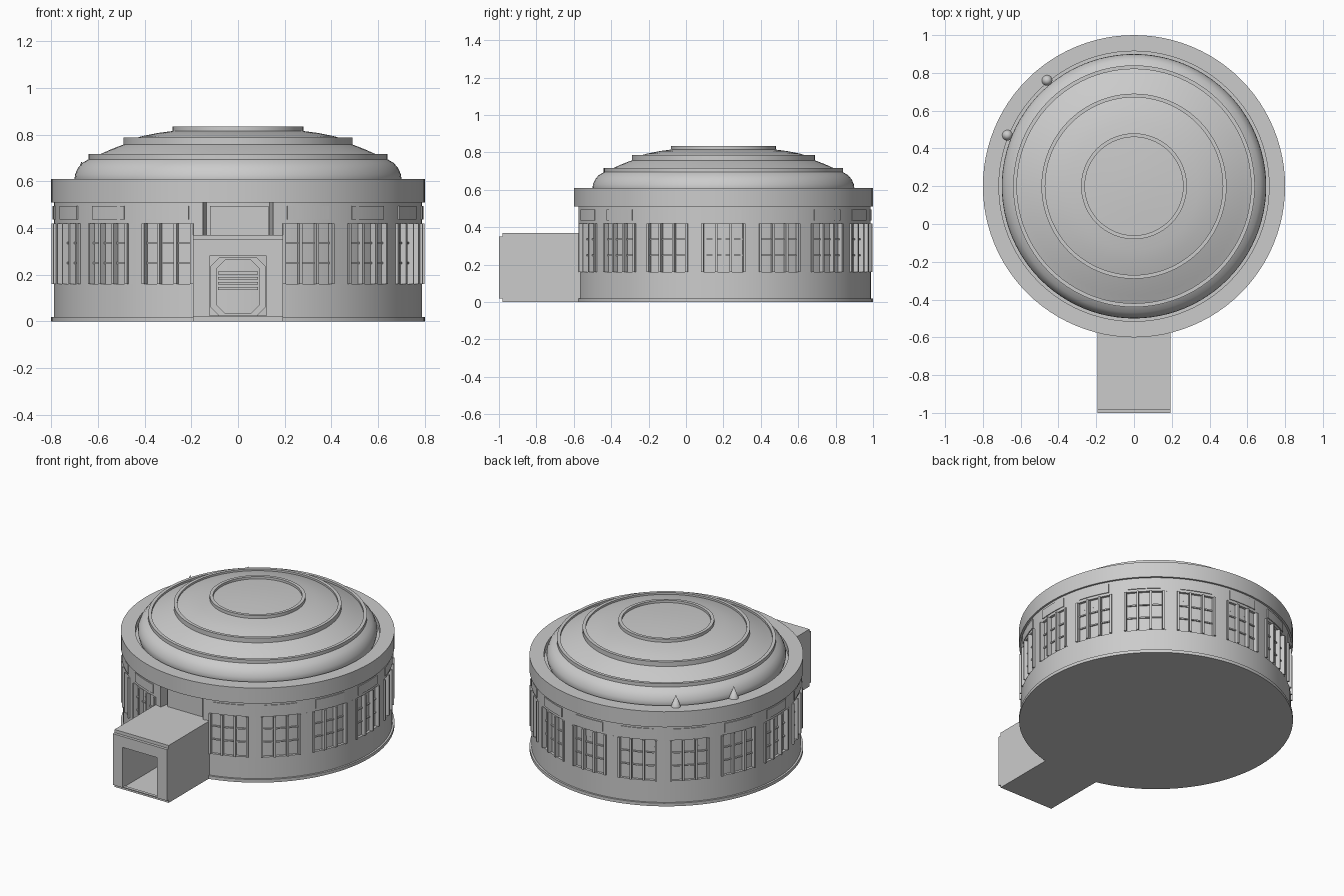
import bpy, bmesh, math

if "Cube" in bpy.data.objects:
    bpy.data.objects.remove(bpy.data.objects["Cube"])

CY = 0.2            # drum centre in y
FULL = [(0, 360)]


def finish(name, bm, smooth=True):
    bmesh.ops.remove_doubles(bm, verts=bm.verts, dist=1e-5)
    bmesh.ops.recalc_face_normals(bm, faces=bm.faces)
    me = bpy.data.meshes.new(name)
    bm.to_mesh(me)
    bm.free()
    ob = bpy.data.objects.new(name, me)
    bpy.context.collection.objects.link(ob)
    if smooth:
        bpy.ops.object.select_all(action='DESELECT')
        ob.select_set(True)
        bpy.context.view_layer.objects.active = ob
        bpy.ops.object.shade_smooth_by_angle(angle=math.radians(30))
    return ob


def lathe(name, profile, spans=FULL):
    """Turn a closed (radius, z) loop about the drum axis; angles from the front, in degrees."""
    bm = bmesh.new()
    k = len(profile)
    for a0, a1 in spans:
        n = max(1, math.ceil((a1 - a0) / 3.75))
        rings = []
        for i in range(n + 1):
            t = math.radians(a0 + (a1 - a0) * i / n)
            rings.append([bm.verts.new((r * math.sin(t), CY - r * math.cos(t), z)) for r, z in profile])
        for p, q in zip(rings, rings[1:]):
            for j in range(k):
                m = (j + 1) % k
                if profile[j][0] == 0 and profile[m][0] == 0:
                    continue
                if profile[j][0] == 0:
                    bm.faces.new((p[j], p[m], q[m]))
                elif profile[m][0] == 0:
                    bm.faces.new((p[j], p[m], q[j]))
                else:
                    bm.faces.new((p[j], p[m], q[m], q[j]))
        if a1 - a0 < 359:
            bm.faces.new(rings[0])
            bm.faces.new(rings[-1])
    return finish(name, bm)


def band(name, r0, r1, z0, z1, spans=FULL):
    return lathe(name, [(r0, z0), (r1, z0), (r1, z1), (r0, z1)], spans)


def frame(name, outer, inner, y0, y1):
    """Extruded ring between two equal-count (x, z) outlines."""
    bm = bmesh.new()
    loops = [[bm.verts.new((x, y, z)) for x, z in pts] for y in (y0, y1) for pts in (outer, inner)]
    n = len(outer)
    for a, b in ((0, 1), (2, 3), (0, 2), (1, 3)):
        for i in range(n):
            j = (i + 1) % n
            bm.faces.new((loops[a][i], loops[a][j], loops[b][j], loops[b][i]))
    return finish(name, bm, False)


def box(name, x0, x1, y0, y1, z0, z1):
    bm = bmesh.new()
    bmesh.ops.create_cube(bm, size=1)
    for v in bm.verts:
        v.co = ((x0, x1)[v.co.x > 0], (y0, y1)[v.co.y > 0], (z0, z1)[v.co.z > 0])
    return finish(name, bm, False)


def rect(x, z0, z1):
    return [(-x, z0), (x, z0), (x, z1), (-x, z1)]


def octagon(x, z0, z1, c):
    return [(-x + c, z0), (x - c, z0), (x, z0 + c), (x, z1 - c),
            (x - c, z1), (-x + c, z1), (-x, z1 - c), (-x, z0 + c)]


centres = [22.5 * i for i in range(1, 16)]
NICHE = 11
gap = [(NICHE, 360 - NICHE)]

# drum: base, recessed core behind the windows, wall and roof band
band("base_ring", 0, 0.80, 0, 0.02)
band("lower_core", 0, 0.772, 0.02, 0.37)
band("upper_core", 0.70, 0.772, 0.37, 0.51, gap)
band("lower_wall", 0.76, 0.788, 0.02, 0.16)
band("upper_wall", 0.76, 0.788, 0.42, 0.51, gap)
band("roof_band", 0.715, 0.80, 0.51, 0.61)
band("roof_floor", 0, 0.74, 0.52, 0.57)

# piers between windows, leaving the front niche open above the porch
piers = [(c + 8.4, c + 14.1) for c in centres[:-1]]
band("wall_piers", 0.76, 0.788, 0.16, 0.42, piers + [(NICHE, 14.1), (345.9, 360 - NICHE)])
band("front_wall", 0.76, 0.788, 0.16, 0.37, [(-NICHE, NICHE)])

# window bars and small panels above
band("window_uprights", 0.765, 0.799, 0.16, 0.42,
     [(c + o - 0.45, c + o + 0.45) for c in centres for o in (-8.1, -2.8, 2.8, 8.1)])
for i, z in enumerate((0.25, 0.335)):
    band(f"window_crossbar_{i}", 0.765, 0.78, z - 0.004, z + 0.004, [(c - 8, c + 8) for c in centres])
band("upper_panels", 0.78, 0.793, 0.437, 0.495, [(c - 7, c + 7) for c in centres])

# niche over the porch
band("niche_back", 0.68, 0.702, 0.36, 0.52, [(-NICHE, NICHE)])
box("niche_unit", -0.12, 0.13, -0.545, -0.45, 0.36, 0.495)

# stepped dome with three raised lips
lathe("dome", [(0, 0.55), (0.68, 0.55), (0.695, 0.585), (0.70, 0.61), (0.697, 0.63), (0.686, 0.655),
               (0.668, 0.677), (0.64, 0.694), (0.64, 0.716), (0.62, 0.716), (0.62, 0.703),
               (0.58, 0.72), (0.54, 0.738), (0.49, 0.757), (0.49, 0.787), (0.47, 0.787), (0.47, 0.775),
               (0.41, 0.793), (0.34, 0.807), (0.28, 0.815), (0.28, 0.835), (0.26, 0.835),
               (0.26, 0.82), (0.13, 0.828), (0, 0.83)])

# two roof spikes
for i, (x, y) in enumerate(((-0.46, 0.76), (-0.67, 0.47))):
    bpy.ops.mesh.primitive_cone_add(vertices=16, radius1=0.028, radius2=0, depth=0.075,
                                    location=(x, y, 0.6475))
    bpy.context.object.name = f"roof_spike_{i}"
    bpy.ops.object.shade_smooth_by_angle()

# entrance porch with an open passage
frame("porch", rect(0.193, 0, 0.37), rect(0.122, 0.02, 0.285), -0.982, -0.55)
frame("porch_front", rect(0.193, 0.02, 0.35), rect(0.122, 0.025, 0.28), -1.0, -0.98)

# octagonal door at the end of the passage
frame("door_frame", octagon(0.118, 0.022, 0.275, 0.04), octagon(0.09, 0.035, 0.262, 0.035), -0.63, -0.58)
for i in range(4):
    z = 0.135 + 0.022 * i
    box(f"door_slat_{i}", -0.085, 0.085, -0.605, -0.58, z, z + 0.012)
